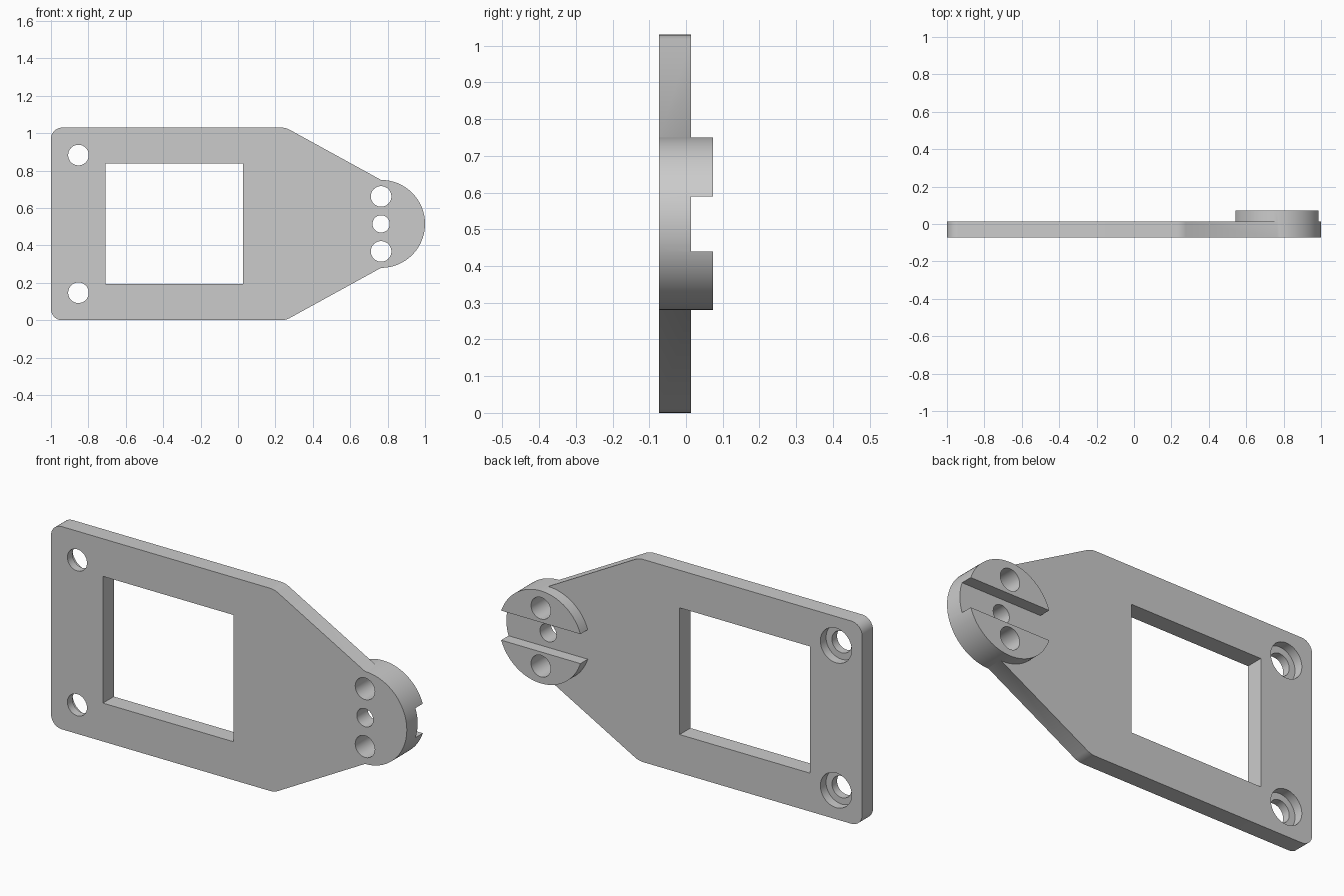
import bpy, bmesh
from math import sin, cos, pi
from mathutils import Vector

if "Cube" in bpy.data.objects:
    bpy.data.objects.remove(bpy.data.objects["Cube"])

FRONT, BACK, TOP = -0.073, 0.014, 0.073   # y levels: plate front, plate back, boss back
MID = 0.515                               # z of the long centre line
BOSS_X, BOSS_R = 0.765, 0.235


def prism(name, pts, y0, y1):
    """Extrude an (x, z) profile from y0 to y1."""
    bm = bmesh.new()
    face = bm.faces.new([bm.verts.new((x, y0, z)) for x, z in pts])
    ext = bmesh.ops.extrude_face_region(bm, geom=[face])["geom"]
    bmesh.ops.translate(bm, vec=(0, y1 - y0, 0),
                        verts=[v for v in ext if isinstance(v, bmesh.types.BMVert)])
    bmesh.ops.recalc_face_normals(bm, faces=bm.faces)
    mesh = bpy.data.meshes.new(name)
    bm.to_mesh(mesh)
    bm.free()
    ob = bpy.data.objects.new(name, mesh)
    bpy.context.collection.objects.link(ob)
    return ob


def circle(x, z, r, n=48):
    return [(x + r * cos(2 * pi * i / n), z + r * sin(2 * pi * i / n)) for i in range(n)]


def rect(x0, x1, z0, z1):
    return [(x0, z0), (x1, z0), (x1, z1), (x0, z1)]


def rounded(corners, steps=8):
    """Fillet each (x, z, tangent length) corner; zero keeps it sharp."""
    out = []
    for i, (x, z, t) in enumerate(corners):
        p = Vector((x, z))
        if t == 0:
            out.append(p)
            continue
        a = (Vector(corners[i - 1][:2]) - p).normalized()
        b = (Vector(corners[(i + 1) % len(corners)][:2]) - p).normalized()
        half = a.angle(b) / 2
        r = t * sin(half) / cos(half)
        centre = p + (a + b).normalized() * (t / cos(half))
        start, end = p + a * t - centre, p + b * t - centre
        for k in range(steps + 1):
            f = k / steps
            ang = start.angle(end)
            d = (start * sin((1 - f) * ang) + end * sin(f * ang)) / sin(ang)
            out.append(centre + d.normalized() * r)
    return out


def combine(target, tool, op):
    mod = target.modifiers.new(op, "BOOLEAN")
    mod.operation, mod.object, mod.solver = op, tool, "EXACT"
    bpy.context.view_layer.objects.active = target
    bpy.ops.object.modifier_apply(modifier=mod.name)
    bpy.data.objects.remove(tool)


# tapered plate with rounded corners
upper = [(BOSS_X, MID + BOSS_R, 0), (0.255, 1.03, 0.025), (-1, 1.03, 0.06)]
lower = [(x, 2 * MID - z, t) for x, z, t in reversed(upper)]
plate = prism("mounting_plate", rounded(upper + lower), FRONT, BACK)

# round boss at the narrow end, with a slot across its back
combine(plate, prism("boss", circle(BOSS_X, MID, BOSS_R, 96), FRONT, TOP), "UNION")
combine(plate, prism("slot_cutter", rect(0.45, 1.1, MID - 0.075, MID + 0.075),
                     BACK, 0.2), "DIFFERENCE")

# rectangular window
combine(plate, prism("window_cutter", rect(-0.708, 0.026, 0.195, 0.839), -0.2, 0.2),
        "DIFFERENCE")

# boss holes and counterbored screw holes
combine(plate, prism("hole_cutter", circle(BOSS_X, MID, 0.046), -0.2, 0.2), "DIFFERENCE")
for s in (-1, 1):
    for x, z, r, y0 in ((BOSS_X, MID + s * 0.147, 0.055, -0.2),
                        (-0.853, MID + s * 0.368, 0.055, -0.2),
                        (-0.853, MID + s * 0.368, 0.088, -0.032)):
        combine(plate, prism("hole_cutter", circle(x, z, r), y0, 0.2), "DIFFERENCE")

plate.select_set(True)
bpy.context.view_layer.objects.active = plate
bpy.ops.object.shade_smooth_by_angle()
